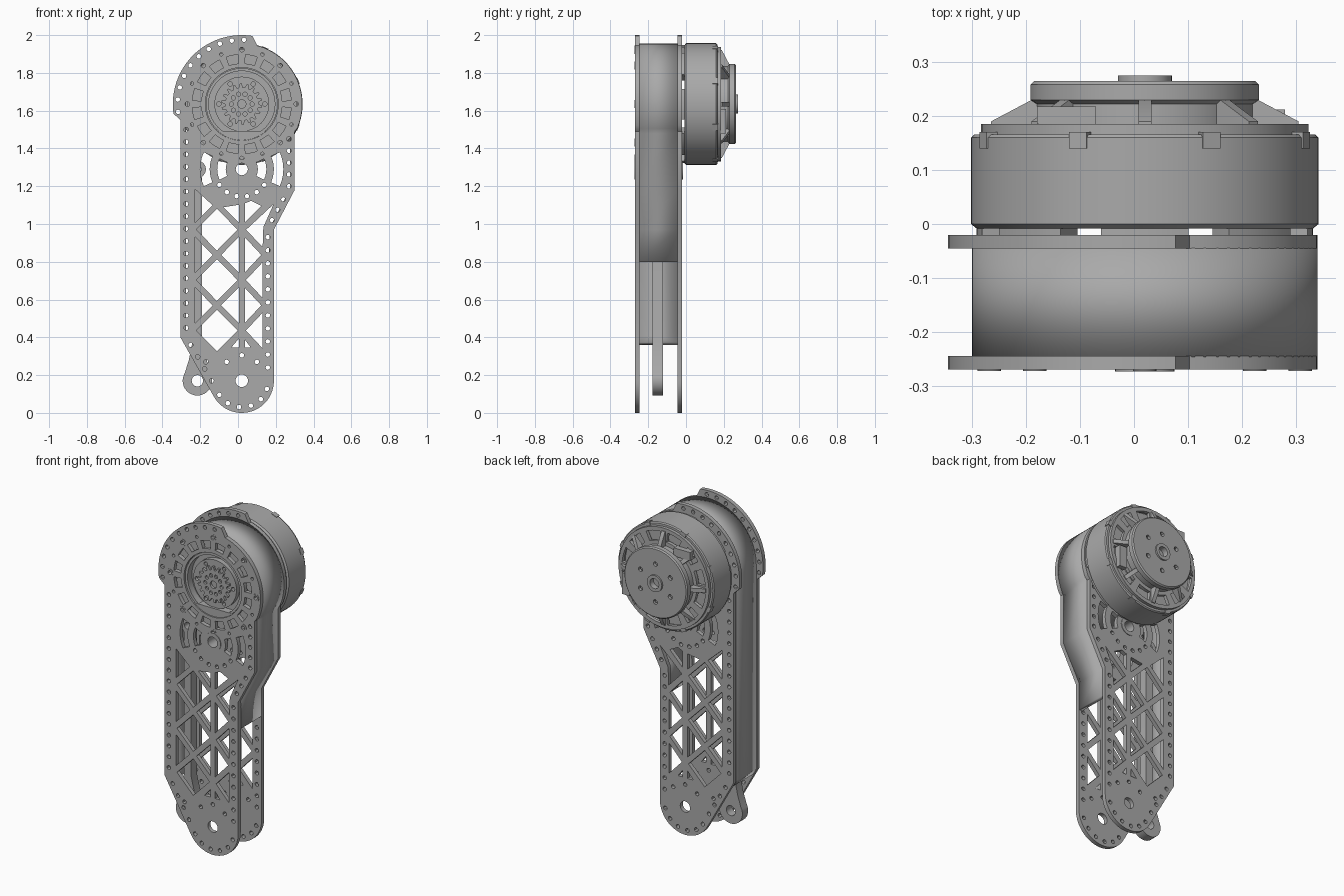
import bpy, bmesh
from math import sin, cos, radians, pi
from mathutils import Matrix, Vector

cube = bpy.data.objects.get("Cube")
if cube:
    bpy.data.objects.remove(cube)

metal = bpy.data.materials.new("machined grey")
metal.use_nodes = True
GREY = (0.4, 0.4, 0.4, 1)
metal.diffuse_color = GREY
metal.node_tree.nodes["Principled BSDF"].inputs["Base Color"].default_value = GREY

CX, CZ = 0.02, 1.635          # motor axis
HUB = (CX, 1.29)              # upper bearing
FOOT = (CX, 0.17)             # lower pivot


def finish(name, bm):
    bmesh.ops.remove_doubles(bm, verts=bm.verts, dist=1e-5)
    bmesh.ops.recalc_face_normals(bm, faces=bm.faces)
    me = bpy.data.meshes.new(name)
    bm.to_mesh(me)
    bm.free()
    me.materials.clear()
    me.materials.append(metal)
    ob = bpy.data.objects.new(name, me)
    bpy.context.collection.objects.link(ob)
    bpy.ops.object.select_all(action='DESELECT')
    ob.select_set(True)
    bpy.context.view_layer.objects.active = ob
    bpy.ops.object.shade_smooth_by_angle(angle=radians(30))
    return ob


def arc(c, r, a0, a1, n=24):
    steps = [radians(a0 + (a1 - a0) * i / n) for i in range(n + 1)]
    return [(c[0] + r * cos(a), c[1] + r * sin(a)) for a in steps]


def circle(c, r, n=12):
    return arc(c, r, 0, 360, n)[:-1]


def polar(c, r, a):
    return c[0] + r * cos(radians(a)), c[1] + r * sin(radians(a))


def sector(c, r0, r1, mid, half):
    return arc(c, r1, mid - half, mid + half, 6) + arc(c, r0, mid + half, mid - half, 6)


def row(a, b, step=0.066, r=0.012):
    a, b = Vector(a), Vector(b)
    n = max(1, round((b - a).length / step))
    return [circle(a.lerp(b, i / n), r) for i in range(n + 1)]


def inset(poly, w=0.016):
    """Move every edge of a counterclockwise polygon inward."""
    pts, out = [Vector(p) for p in poly], []
    for i, p in enumerate(pts):
        d0 = (p - pts[i - 1]).normalized()
        d1 = (pts[(i + 1) % len(pts)] - p).normalized()
        n0, n1 = Vector((-d0.y, d0.x)), Vector((-d1.y, d1.x))
        out.append(p + (n0 + n1) * w / (1 + n0.dot(n1)))
    return out


def prism(name, loops, y0, y1):
    """Flat shape in x-z with holes, extruded from y0 to y1."""
    cu = bpy.data.curves.new(name, 'CURVE')
    cu.dimensions, cu.fill_mode, cu.extrude = '2D', 'BOTH', (y1 - y0) / 2
    for loop in loops:
        sp = cu.splines.new('POLY')
        sp.points.add(len(loop) - 1)
        sp.use_cyclic_u = True
        for pt, p in zip(sp.points, loop):
            pt.co = (p[0], p[1], 0, 1)
    tmp = bpy.data.objects.new(name + "_tmp", cu)
    bpy.context.collection.objects.link(tmp)
    deps = bpy.context.evaluated_depsgraph_get()
    me = bpy.data.meshes.new_from_object(tmp.evaluated_get(deps))
    bm = bmesh.new()
    bm.from_mesh(me)
    bpy.data.objects.remove(tmp)
    bpy.data.meshes.remove(me)
    move = Matrix.Translation((0, (y0 + y1) / 2, 0)) @ Matrix.Rotation(pi / 2, 4, 'X')
    bm.transform(move)
    return finish(name, bm)


def lathe(name, profile, n=72):
    """Closed (radius, y) profile turned about the motor axis."""
    bm = bmesh.new()
    rings = [[bm.verts.new((CX + r * cos(2 * pi * i / n), y, CZ + r * sin(2 * pi * i / n)))
              for r, y in profile] for i in range(n)]
    m = len(profile)
    for i in range(n):
        a, b = rings[i], rings[(i + 1) % n]
        for j in range(m):
            bm.faces.new((a[j], a[(j + 1) % m], b[(j + 1) % m], b[j]))
    return finish(name, bm)


def box(name, centre, size):
    bm = bmesh.new()
    bmesh.ops.create_cube(bm, size=1, matrix=Matrix.LocRotScale(centre, None, Vector(size)))
    return finish(name, bm)


C = (CX, CZ)
# Side plate outline
outline = (arc(FOOT, 0.17, 208, 360) + [(0.19, 0.97), (0.30, 1.18), (0.30, 1.49)]
           + arc(C, 0.32, -24, 75, 32) + arc(C, 0.365, 81, 188, 36)
           + [(-0.305, 1.55), (-0.305, 0.40)])

# Truss windows
XL, XR, H = -0.243, 0.145, 0.1335
XM = (XL + CX) / 2
nodes = [0.97, 0.703, 0.436]
windows = []
for z in nodes:
    windows.append([(XL, z), (XM, z - H), (CX, z), (XM, z + H)])
    if z != nodes[0]:
        windows.append([(CX, z), (XR, z - H), (XR, z + H)])
for z in nodes[:2]:
    m, b = z - H, z - 2 * H
    windows += [[(XL, b), (XM, m), (XL, z)], [(CX, b), (CX, z), (XM, m)],
                [(CX, b), (XR, m), (CX, z)]]
windows += [[(XL, 0.97), (XM, 1.10), (XL, 1.22)], [(CX, 0.97), (CX, 1.12), (XM, 1.10)],
            [(CX, 0.97), (0.15, 1.10), (0.07, 1.14), (CX, 1.12)],
            [(CX, 0.97), (XR, 0.84), (0.15, 0.98), (0.235, 1.17)],
            [(-0.07, 0.33), (CX, 0.33), (CX, 0.436)], [(CX, 0.33), (0.10, 0.33), (CX, 0.436)]]

holes = [inset(w) for w in windows]
# Bolt holes round the edge
holes += row((-0.275, 0.45), (-0.275, 1.50)) + row((0.158, 0.24), (0.158, 0.93))
holes += row((0.27, 1.20), (0.27, 1.45)) + row((0.18, 1.02), (0.24, 1.13))
holes += row((-0.25, 0.36), (-0.14, 0.17))
holes += [circle(polar(FOOT, 0.14, a), 0.012) for a in range(212, 360, 26)]
holes += [circle(polar(C, 0.340, a), 0.012) for a in range(88, 188, 11)]
# Bearing, pivot and surrounding openings
holes += [circle(HUB, 0.032, 24), circle(FOOT, 0.033, 24)]
holes += [circle(polar(HUB, 0.145, a), 0.012) for a in range(215, 330, 22)]
for side in (0, 180):
    holes += [sector(HUB, 0.085, 0.13, side, 25), sector(HUB, 0.17, 0.22, side, 24)]
holes += [circle(p, 0.012) for p in ((-0.06, 0.27), (0.10, 0.27), (CX, 0.305), (-0.17, 0.27))]
prism("back_plate", [outline] + holes, -0.045, -0.02)

# Front plate adds the gearbox opening
bolts = [polar(C, 0.288, 45 * k) for k in range(8)]
front = holes + [circle(C, 0.193, 64)] + [circle(p, 0.012) for p in bolts]
front += [sector(C, 0.215, 0.262, 11.25 + 22.5 * k, 7) for k in range(16)]
front += [circle(polar(C, 0.285, 22.5 + 45 * k), 0.009) for k in range(8)]
prism("front_plate", [outline] + front, -0.27, -0.245)
for i, p in enumerate(bolts):
    prism(f"bolt_ring_{i}", [circle(p, 0.022, 16), circle(p, 0.012)], -0.272, -0.268)
for label, y0, y1 in (("front", -0.273, -0.20), ("back", -0.09, -0.016)):
    prism(label + "_bearing", [circle(HUB, 0.055, 32), circle(HUB, 0.032, 24)], y0, y1)

# Wall between the plates, open at the lower right
path = ([(0.19, 0.80), (0.19, 0.97), (0.30, 1.18), (0.30, 1.48)] + arc(C, 0.32, -24, 180, 48)
        + [(-0.30, 0.40), (-0.277, 0.36)])
bm = bmesh.new()
strip = [(bm.verts.new((x, -0.246, z)), bm.verts.new((x, -0.044, z))) for x, z in path]
for a, b in zip(strip, strip[1:]):
    bm.faces.new((a[0], a[1], b[1], b[0]))
wall = finish("side_wall", bm)
solid = wall.modifiers.new("thickness", 'SOLIDIFY')
solid.thickness = 0.025
solid.offset = -1 if wall.data.polygons[0].normal.x > 0 else 1

# Push rod with an eye at each end
LOW, TOP = (-0.215, 0.17), (-0.215, 1.29)
rod = (arc(LOW, 0.078, 150, 390) + [(-0.19, 0.38), (-0.19, 1.25)]
       + arc(TOP, 0.045, -50, 230) + [(-0.24, 1.25), (-0.24, 0.38), (-0.26, 0.28)])
prism("push_rod", [rod, circle(LOW, 0.03, 24), circle(TOP, 0.02, 16)], -0.177, -0.122)

# Gearbox inside the front opening
lathe("gear_housing", [(0.29, -0.22), (0.29, -0.05), (0.02, -0.05), (0.02, -0.22)])
lathe("ring_gear", [(0.19, -0.262), (0.19, -0.21), (0.175, -0.21), (0.175, -0.262)])
prism("carrier", [circle(C, 0.145, 48)] + [circle(polar(C, 0.122, 60 * k), 0.012)
      for k in range(6)], -0.25, -0.21)
teeth = [polar(C, r, 20 * k + d) for k in range(18)
         for r, d in ((0.088, 0), (0.088, 7), (0.108, 10), (0.108, 16))]
prism("sun_gear", [teeth, circle(C, 0.022, 24)] + [circle(polar(C, 0.055, 36 * k), 0.011)
      for k in range(10)], -0.264, -0.24)
prism("gear_guard", [arc(C, 0.192, 228, 312)], -0.264, -0.22)

# Motor can with recessed back face
lathe("motor_body", [(0.312, -0.008), (0.322, 0.0), (0.322, 0.16), (0.316, 0.166),
                     (0.295, 0.166), (0.29, 0.14), (0.15, 0.14), (0.15, -0.008)])
for k in range(8):
    prism(f"motor_foot_{k}", [sector(C, 0.25, 0.312, 45 * k, 15)], -0.021, -0.006)
prism("motor_end_ring", [circle(C, 0.303, 72), circle(C, 0.15, 48)]
      + [sector(C, 0.222, 0.28, 15 + 30 * k, 10) for k in range(12)], 0.164, 0.185)

# Motor cap with bolt holes and centre boss
lathe("cap_side", [(0.20, 0.14), (0.20, 0.222), (0.212, 0.23), (0.212, 0.258),
                   (0.205, 0.265), (0.19, 0.265), (0.19, 0.14)])
prism("cap_face", [circle(C, 0.191, 64), circle(C, 0.03, 24)]
      + [circle(polar(C, 0.115, 30 + 60 * k), 0.014) for k in range(6)], 0.245, 0.265)
prism("cap_floor", [circle(C, 0.19, 48)], 0.20, 0.235)
prism("cap_boss", [circle(C, 0.05, 32), circle(C, 0.03, 24)], 0.24, 0.275)

# Gussets and edge clips round the motor
for k in range(8):
    turn = Matrix.Translation((CX, 0, CZ)) @ Matrix.Rotation(radians(45 * k), 4, 'Y')
    bm = bmesh.new()
    ends = [[bm.verts.new((r, y, w)) for r, y in ((0.19, 0.18), (0.285, 0.18), (0.285, 0.19),
             (0.20, 0.235), (0.19, 0.235))] for w in (-0.012, 0.012)]
    for e in ends:
        bm.faces.new(e)
    for j in range(5):
        bm.faces.new((ends[0][j], ends[0][j - 1], ends[1][j - 1], ends[1][j]))
    bm.transform(turn)
    finish(f"gusset_{k}", bm)
    clip = box(f"edge_clip_{k}", (0.312, 0.155, 0), (0.025, 0.03, 0.035))
    clip.data.transform(turn @ Matrix.Rotation(radians(22.5), 4, 'Y'))

# Cable connectors
box("side_connector", (0.255, 0.195, 1.545), (0.05, 0.035, 0.13))
box("top_connector", (-0.125, 0.195, 1.83), (0.11, 0.045, 0.05))
